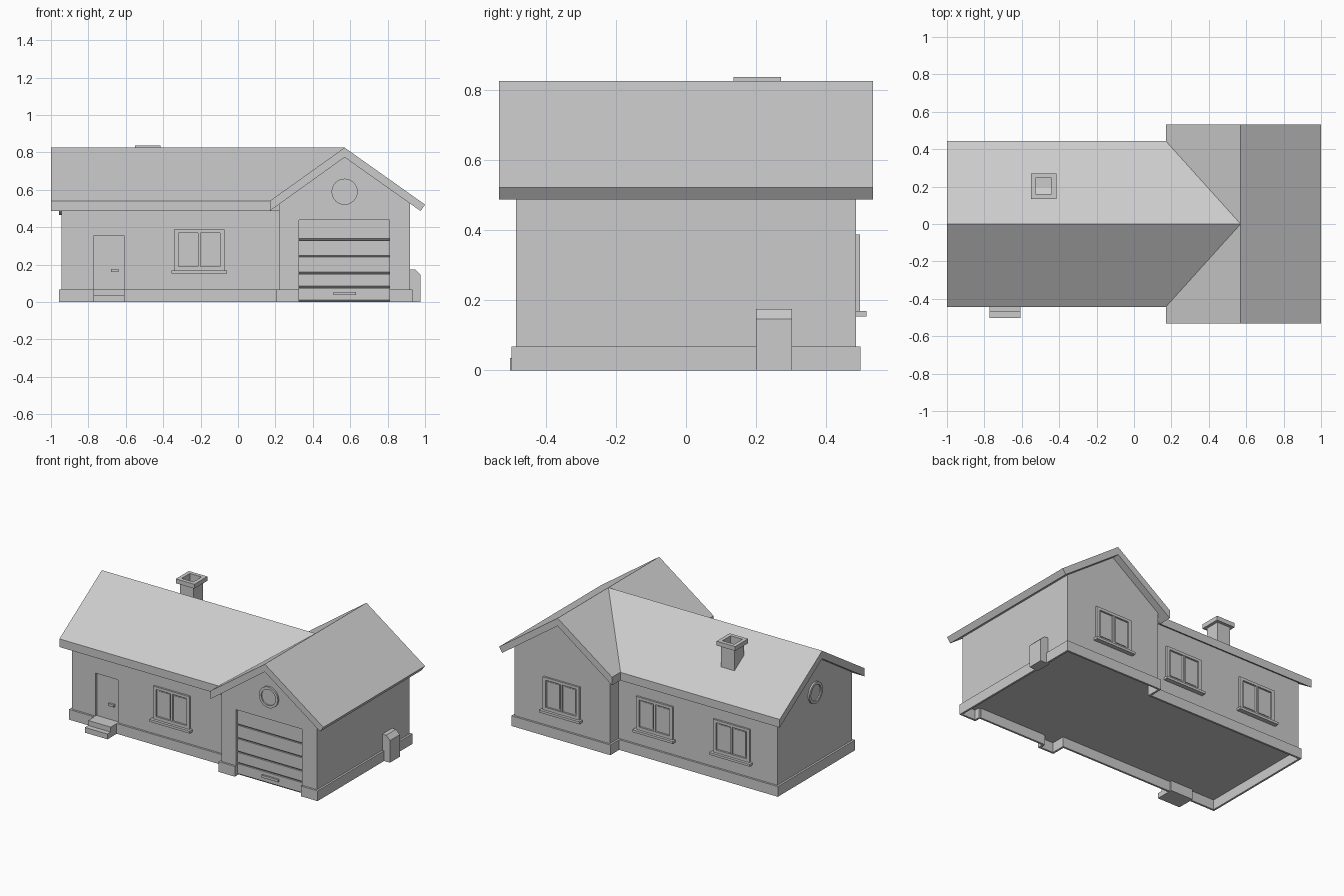
import bpy, bmesh, math
from mathutils import Matrix

if "Cube" in bpy.data.objects:
    bpy.data.objects.remove(bpy.data.objects["Cube"])


def finish(name, bm):
    bmesh.ops.recalc_face_normals(bm, faces=bm.faces)
    me = bpy.data.meshes.new(name)
    bm.to_mesh(me)
    bm.free()
    ob = bpy.data.objects.new(name, me)
    bpy.context.collection.objects.link(ob)
    return ob


def prism(name, pts, axis, a, b):
    """Extrude a profile along x (points are y,z) or along y (points are x,z)."""
    bm = bmesh.new()
    put = (lambda p, t: (t, p[0], p[1])) if axis == 'x' else (lambda p, t: (p[0], t, p[1]))
    A = [bm.verts.new(put(p, a)) for p in pts]
    B = [bm.verts.new(put(p, b)) for p in pts]
    bm.faces.new(A)
    bm.faces.new(B)
    for i in range(len(pts)):
        j = (i + 1) % len(pts)
        bm.faces.new((A[i], A[j], B[j], B[i]))
    return finish(name, bm)


def box(name, x0, x1, y0, y1, z0, z1):
    return prism(name, [(x0, z0), (x1, z0), (x1, z1), (x0, z1)], 'y', y0, y1)


def cut(ob, name, *dims):
    c = box(name, *dims)
    c.hide_render = True
    c.hide_set(True)
    m = ob.modifiers.new("opening", 'BOOLEAN')
    m.object = c
    m.operation = 'DIFFERENCE'
    m.solver = 'EXACT'


def window(name, cx, wall, s):
    """Framed double window; s is the outward y direction."""
    def part(n, x0, x1, z0, z1, d):
        ya, yb = sorted((wall - s * 0.01, wall + s * d))
        box(name + n, cx + x0, cx + x1, ya, yb, z0, z1)
    for side, k in (("_left", -1), ("_right", 1)):
        x0, x1 = sorted((k * 0.134, k * 0.112))
        part("_jamb" + side, x0, x1, 0.17, 0.388, 0.012)
        p0, p1 = sorted((k * 0.016, k * 0.1))
        part("_pane" + side, p0, p1, 0.2, 0.36, 0.003)
    part("_head", -0.112, 0.112, 0.37, 0.388, 0.012)
    part("_bottom_rail", -0.112, 0.112, 0.17, 0.19, 0.012)
    part("_mullion", -0.006, 0.006, 0.19, 0.37, 0.01)
    part("_sill", -0.148, 0.148, 0.154, 0.17, 0.03)


def round_window(name, loc, rot):
    """Ring around a slightly recessed disc, facing local +z."""
    bm = bmesh.new()
    n = 24
    prof = [(0.07, -0.01), (0.07, 0.011), (0.053, 0.011), (0.053, 0.003)]
    loops = [[bm.verts.new((r * math.cos(2 * math.pi * i / n),
                            r * math.sin(2 * math.pi * i / n), h)) for i in range(n)]
             for r, h in prof]
    for P, Q in zip(loops, loops[1:]):
        for i in range(n):
            j = (i + 1) % n
            bm.faces.new((P[i], P[j], Q[j], Q[i]))
    bm.faces.new(loops[0])
    bm.faces.new(loops[-1])
    ob = finish(name, bm)
    ob.matrix_world = Matrix.Translation(loc) @ rot


# Main dimensions
MY, WY = 0.392, 0.485          # half depths of main house and garage wing
WX0, WX1, RX = 0.22, 0.92, 0.57
PT, T = 0.068, 0.013           # plinth height and thickness

# Walls
main = prism("main_walls", [(-MY, 0.065), (MY, 0.065), (MY, 0.53), (0, 0.785), (-MY, 0.53)],
             'x', -0.945, 0.25)
wing = prism("wing_walls", [(WX0, 0.065), (WX1, 0.065), (WX1, 0.535), (RX, 0.785), (WX0, 0.535)],
             'y', -WY, WY)
cut(main, "door_cutter", -0.773, -0.607, -0.5, -MY + 0.015, 0.0, 0.353)
cut(wing, "garage_cutter", 0.325, 0.81, -0.6, -0.45, -0.1, 0.44)

# Roofs
prism("main_roof", [(-0.445, 0.54), (0, 0.826), (0.445, 0.54),
                    (0.445, 0.486), (0, 0.773), (-0.445, 0.486)], 'x', -1.0, RX)
prism("wing_roof", [(0.17, 0.541), (RX, 0.826), (1.0, 0.521),
                    (0.976, 0.487), (RX, 0.774), (0.17, 0.487)], 'y', -0.533, 0.533)

# Plinth skirt
box("plinth_left", -0.958, -0.945, -MY - T, MY + T, 0, PT)
box("plinth_right", WX1, WX1 + T, -WY - T, WY + T, 0, PT)
for side, s in (("front", -1), ("back", 1)):
    m0, m1 = sorted((s * MY, s * (MY + T)))
    w0, w1 = sorted((s * WY, s * (WY + T)))
    r0, r1 = sorted((s * MY, s * (WY + T)))
    box("plinth_main_" + side, -0.958, WX0, m0, m1, 0, PT)
    box("plinth_return_" + side, WX0 - T, WX0, r0, r1, 0, PT)
    spans = [(WX0 - T, 0.325), (0.81, WX1 + T)] if s < 0 else [(WX0 - T, WX1 + T)]
    for i, (a, b) in enumerate(spans):
        box(f"plinth_wing_{side}_{i}", a, b, w0, w1, 0, PT)
for i, (a, b) in enumerate([(0.312, 0.325), (0.81, 0.823)]):
    box(f"garage_plinth_cheek_{i}", a, b, -WY, -0.45, 0, PT)

# Entrance steps and handle
box("lower_step", -0.773, -0.607, -0.502, -0.40, 0, 0.035)
box("upper_step", -0.773, -0.607, -0.468, -0.38, 0, PT)
box("door_handle", -0.68, -0.64, -0.39, -0.37, 0.16, 0.176)

# Garage door panels with sloped lower edges
levels = [0.0, 0.075, 0.15, 0.24, 0.33, 0.44]
for i, (a, b) in enumerate(zip(levels, levels[1:])):
    prism(f"garage_panel_{i}", [(-0.445, a), (-0.458, a), (-0.468, a + 0.01),
                                (-0.468, b), (-0.445, b)], 'x', 0.325, 0.81)
box("garage_handle", 0.51, 0.63, -0.48, -0.465, 0.037, 0.053)

# Windows
window("front_window", -0.207, -MY, -1)
for i, x in enumerate((-0.615, -0.05)):
    window(f"back_window_{i}", x, MY, 1)
window("wing_back_window", RX, WY, 1)
round_window("front_round_window", (RX, -WY, 0.59), Matrix.Rotation(math.pi / 2, 4, 'X'))
round_window("left_round_window", (-0.945, 0, 0.535), Matrix.Rotation(-math.pi / 2, 4, 'Y'))

# Utility box on the right wall
prism("utility_box", [(0.91, 0), (0.976, 0), (0.976, 0.147), (0.948, 0.175), (0.91, 0.175)],
      'y', 0.2, 0.303)

# Chimney with open flue
cx, cy = -0.483, 0.203
for name, h, z0, z1 in (("chimney_shaft", 0.049, 0.64, 0.815), ("chimney_cap", 0.068, 0.808, 0.837)):
    ob = box(name, cx - h, cx + h, cy - h, cy + h, z0, z1)
    cut(ob, name + "_flue_cutter", cx - 0.043, cx + 0.043, cy - 0.043, cy + 0.043, 0.7, 0.9)
